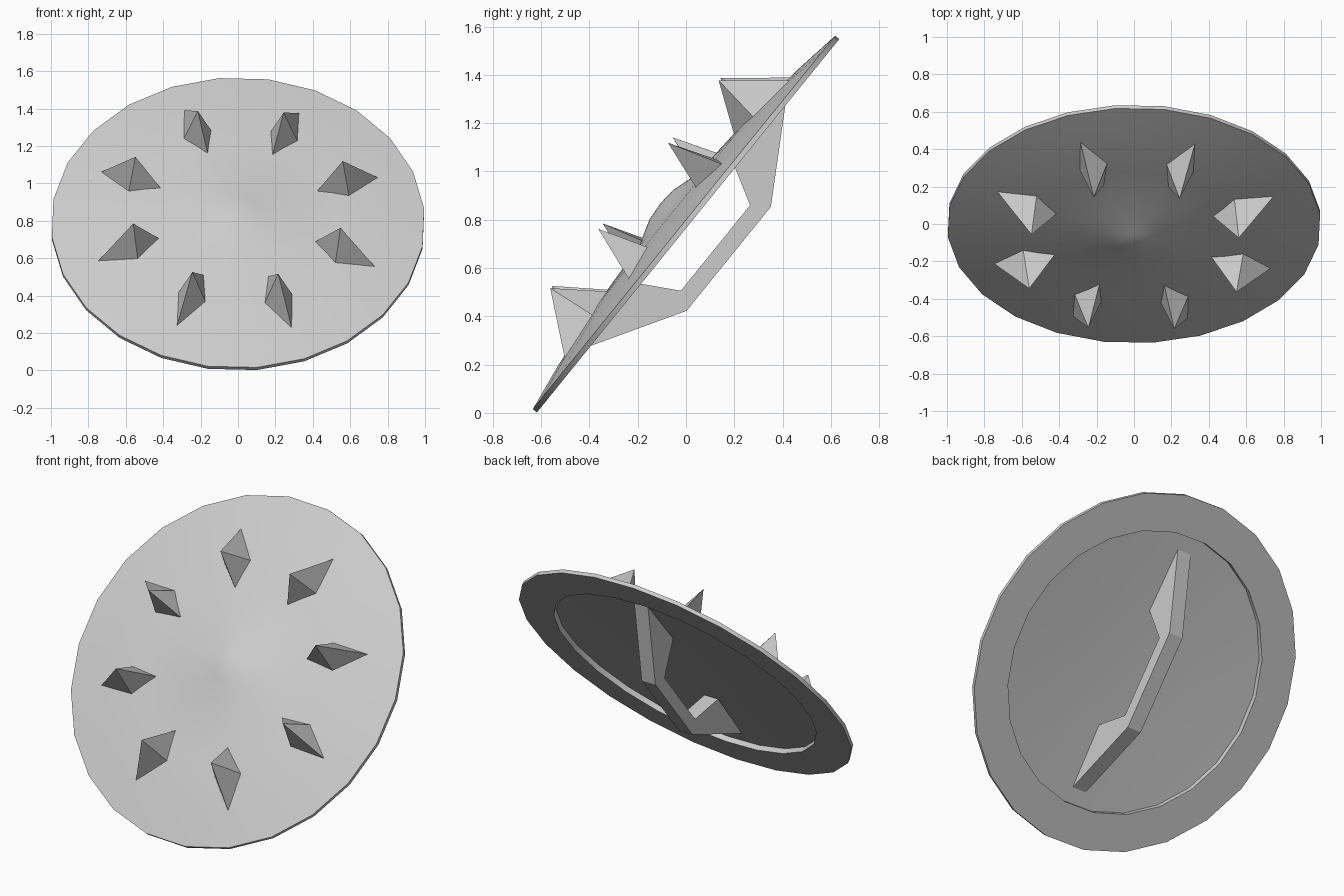
import bpy
import bmesh
from math import sin, cos, radians
from mathutils import Matrix

cube = bpy.data.objects.get("Cube")
if cube:
    bpy.data.objects.remove(cube, do_unlink=True)

SIDES = 24
TILT = Matrix.Translation((0, 0, 0.782)) @ Matrix.Rotation(radians(51), 4, 'X')

grey = bpy.data.materials.new("light_grey")
grey.use_nodes = True
COLOUR = (0.6, 0.6, 0.6, 1)
grey.diffuse_color = COLOUR
grey.node_tree.nodes["Principled BSDF"].inputs["Base Color"].default_value = COLOUR


def finish(name, bm, smooth=False):
    """Turn a bmesh built flat on the ground into a tilted object."""
    bmesh.ops.recalc_face_normals(bm, faces=bm.faces)
    mesh = bpy.data.meshes.new(name)
    bm.to_mesh(mesh)
    bm.free()
    mesh.materials.append(grey)
    ob = bpy.data.objects.new(name, mesh)
    bpy.context.collection.objects.link(ob)
    ob.matrix_world = TILT
    if smooth:
        bpy.ops.object.select_all(action='DESELECT')
        ob.select_set(True)
        bpy.context.view_layer.objects.active = ob
        bpy.ops.object.shade_smooth_by_angle(angle=radians(30))


def polar(radius, degrees, height):
    """Point at a clockwise angle from the top of the disc."""
    a = radians(degrees)
    return (radius * sin(a), radius * cos(a), height)


# Shield disc: (radius, height) profile from front centre round to back centre
profile = [(0.08, 0.13), (0.19, 0.095), (0.53, 0.075), (0.8, 0.042), (1, 0.011),
           (1, -0.011), (0.79, -0.011), (0.79, 0.02), (0.4, 0.04)]
bm = bmesh.new()
rings = [[bm.verts.new(polar(r, -5.7 + i * 360 / SIDES, h)) for i in range(SIDES)]
         for r, h in profile]
for a, b in zip(rings, rings[1:]):
    for i in range(SIDES):
        j = (i + 1) % SIDES
        bm.faces.new((a[i], a[j], b[j], b[i]))
for ring, height in ((rings[0], 0.137), (rings[-1], 0.045)):
    centre = bm.verts.new((0, 0, height))
    for i in range(SIDES):
        bm.faces.new((ring[i], ring[(i + 1) % SIDES], centre))
finish("shield_disc", bm, smooth=True)

# Spikes: diamond-based pyramids in a ring
for k in range(8):
    angle = 24 + 45 * k
    bm = bmesh.new()
    base = [bm.verts.new(polar(r, angle + turn, h)) for r, turn, h in
            ((0.8, 0, 0.042), (0.61, 7.5, 0.06), (0.45, 0, 0.075), (0.61, -7.5, 0.06))]
    tip = bm.verts.new(polar(0.6, angle, 0.27))
    bm.faces.new(base)
    for i in range(4):
        bm.faces.new((base[i], base[(i + 1) % 4], tip))
    finish(f"spike_{k + 1}", bm)

# Handle: angular grip profile mirrored top to bottom, given a width
half = [(0.7, 0.025), (0.277, -0.228), (0.228, -0.157), (0.335, 0.035)]
outer, inner = half[:2], half[2:]
bm = bmesh.new()
sides = []
for x in (-0.045, 0.045):
    path_out = outer + [(-v, w) for v, w in reversed(outer)]
    path_in = inner[::-1] + [(-v, w) for v, w in inner]
    sides.append([[bm.verts.new((x, v, w)) for v, w in path]
                  for path in (path_out, path_in)])
(lo, li), (ro, ri) = sides
for i in range(3):
    bm.faces.new((lo[i], lo[i + 1], li[i + 1], li[i]))
    bm.faces.new((ro[i], ri[i], ri[i + 1], ro[i + 1]))
    bm.faces.new((lo[i], ro[i], ro[i + 1], lo[i + 1]))
    bm.faces.new((li[i], li[i + 1], ri[i + 1], ri[i]))
for i in (0, 3):
    bm.faces.new((lo[i], li[i], ri[i], ro[i]))
finish("handle", bm)
